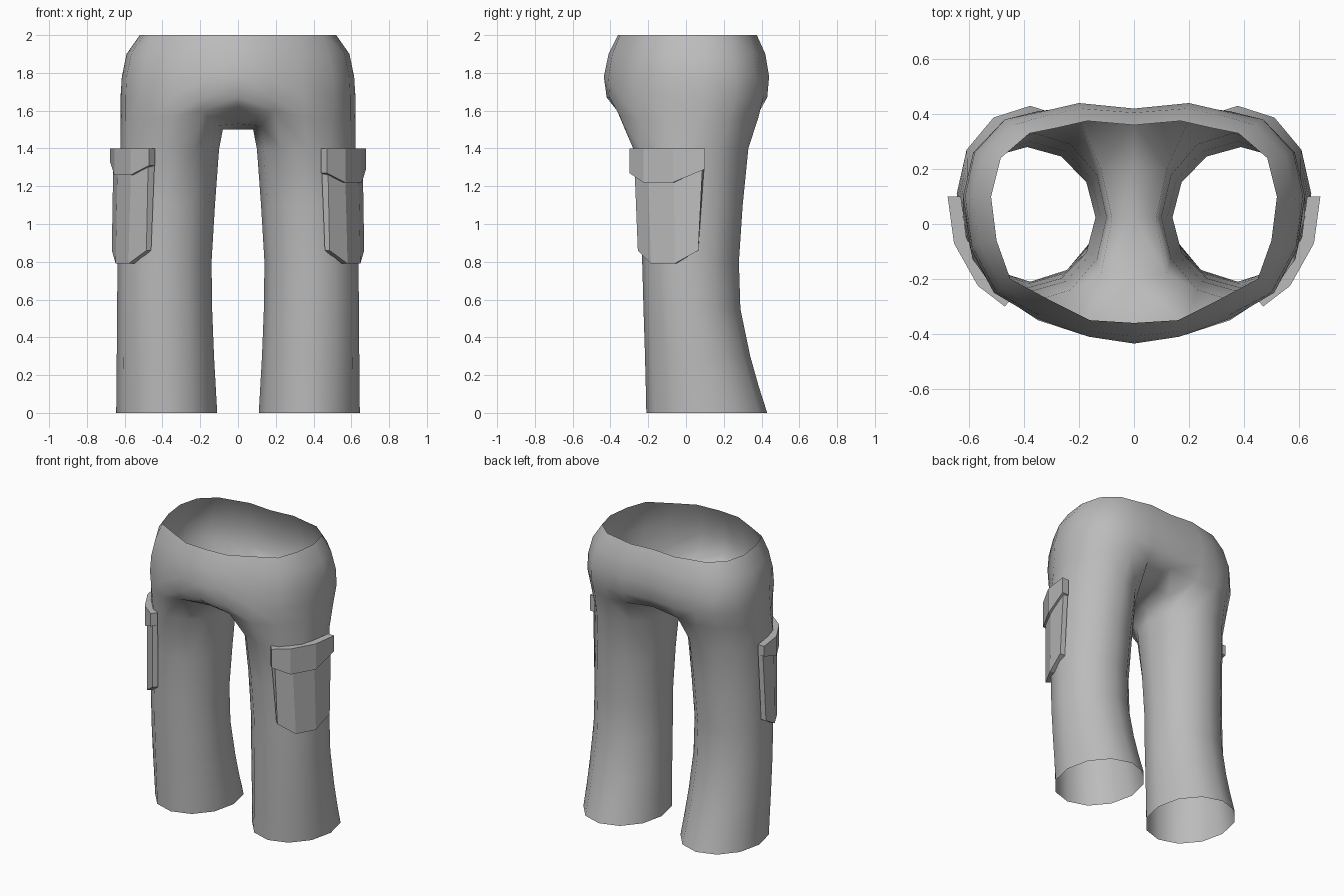
import bpy, bmesh, math

if "Cube" in bpy.data.objects:
    bpy.data.objects.remove(bpy.data.objects["Cube"])

cloth = bpy.data.materials.new("grey cloth")
cloth.diffuse_color = (0.5, 0.5, 0.5, 1)
cloth.use_nodes = True
cloth.node_tree.nodes["Principled BSDF"].inputs["Base Color"].default_value = cloth.diffuse_color


def finish(bm, name):
    bmesh.ops.recalc_face_normals(bm, faces=bm.faces)
    mesh = bpy.data.meshes.new(name)
    bm.to_mesh(mesh)
    bm.free()
    obj = bpy.data.objects.new(name, mesh)
    mesh.materials.append(cloth)
    bpy.context.collection.objects.link(obj)
    return obj


def bridge(bm, a, b, closed=False):
    n = len(a)
    for i in range(n if closed else n - 1):
        j = (i + 1) % n
        bm.faces.new((a[i], a[j], b[j], b[i]))


# Hip rows of the right half, front centre to back centre: z, (x, y) points
hips = [
    (2.0, [(0, -.36), (.16, -.35), (.31, -.275), (.45, -.2), (.5, -.06), (.52, .1),
           (.485, .24), (.38, .33), (.28, .35), (.17, .375), (0, .36)]),
    (1.9, [(0, -.41), (.16, -.39), (.33, -.315), (.48, -.23), (.565, -.07), (.59, .1),
           (.55, .25), (.44, .36), (.32, .395), (.19, .42), (0, .405)]),
    (1.78, [(0, -.435), (.165, -.41), (.34, -.335), (.5, -.25), (.59, -.08), (.615, .1),
            (.58, .26), (.47, .38), (.33, .41), (.2, .44), (0, .42)]),
    (1.67, [(0, -.42), (.18, -.405), (.35, -.345), (.51, -.25), (.595, -.08), (.622, .1),
            (.585, .26), (.48, .37), (.35, .41), (.2, .43), (0, .41)]),
]
# Leg top ring: outer half, then inner thigh; and the seam under the crotch
thigh = [(.19, -.365, 1.6), (.35, -.35, 1.57), (.5, -.25, 1.56), (.595, -.09, 1.55),
         (.622, .08, 1.55), (.58, .23, 1.55), (.48, .33, 1.56), (.35, .385, 1.57),
         (.2, .38, 1.58), (.12, .2, 1.52), (.08, .02, 1.5), (.12, -.18, 1.52)]
seam = [(0, -.36, 1.62), (0, -.2, 1.53), (0, .02, 1.5), (0, .2, 1.53), (0, .37, 1.6)]
# Leg rings: z, x range, y range
legs = [(1.4, .10, .622, -.28, .33), (1.1, .122, .63, -.245, .30),
        (.8, .14, .638, -.232, .28), (.55, .137, .64, -.225, .288),
        (.3, .127, .642, -.217, .34), (.14, .118, .643, -.213, .385),
        (0, .11, .645, -.21, .43)]

# Trousers shell, open at waist and hems
bm = bmesh.new()
rows = [[bm.verts.new((x, y, z)) for x, y in pts] for z, pts in hips]
ring = [bm.verts.new(p) for p in thigh]
mid = [bm.verts.new(p) for p in seam]
rows.append([mid[0]] + ring[:9] + [mid[-1]])
for a, b in zip(rows, rows[1:]):
    bridge(bm, a, b)
bridge(bm, [ring[i] for i in (0, 11, 10, 9, 8)], mid)
for z, x0, x1, y0, y1 in legs:
    low = []
    for i in range(12):
        t = math.radians(-120 + 30 * i)
        low.append(bm.verts.new(((x0 + x1) / 2 + (x1 - x0) / 2 * math.cos(t),
                                 (y0 + y1) / 2 + (y1 - y0) / 2 * math.sin(t), z)))
    bridge(bm, ring, low, True)
    ring = low
half = bm.verts[:] + bm.edges[:] + bm.faces[:]
copy = bmesh.ops.duplicate(bm, geom=half)["geom"]
for v in copy:
    if isinstance(v, bmesh.types.BMVert):
        v.co.x = -v.co.x
bmesh.ops.remove_doubles(bm, verts=bm.verts, dist=1e-4)
trousers = finish(bm, "trousers")
for p in trousers.data.polygons:
    p.use_smooth = True


def slab(name, side, top, bottom, inner_top, inner_bottom, z_top, z_low):
    """Curved plate wrapped round the thigh; z_low gives the lower edge."""
    bm = bmesh.new()

    def line(pts, zs):
        return [bm.verts.new((side * x, y, z)) for (x, y), z in zip(pts, zs)]
    loops = [line(top, z_top), line(bottom, z_low),
             line(inner_bottom, z_low), line(inner_top, z_top)]
    for i in range(4):
        bridge(bm, loops[i], loops[(i + 1) % 4])
    for end in (0, -1):
        bm.faces.new([l[end] for l in loops])
    finish(bm, name)


# Cargo pockets and their flaps
flap_out = [(.47, -.3), (.568, -.225), (.655, -.07), (.678, .1)]
flap_in = [(.44, -.265), (.535, -.19), (.61, -.05), (.63, .1)]
body_out = [(.475, -.275), (.565, -.205), (.637, -.065), (.66, .09)]
hem_out = [(.485, -.255), (.58, -.185), (.648, -.06), (.668, .065)]
hem_in = [(.46, -.23), (.545, -.16), (.61, -.05), (.63, .065)]
for side, label, lift in ((1, "right", 0), (-1, "left", .04)):
    slab(label + "_pocket", side, body_out, hem_out, flap_in, hem_in,
         [1.36] * 4, [.86, .79, .79, .86])
    slab(label + "_pocket_flap", side, flap_out, flap_out, flap_in, flap_in,
         [1.4] * 4, [z + lift for z in (1.27, 1.22, 1.22, 1.29)])
